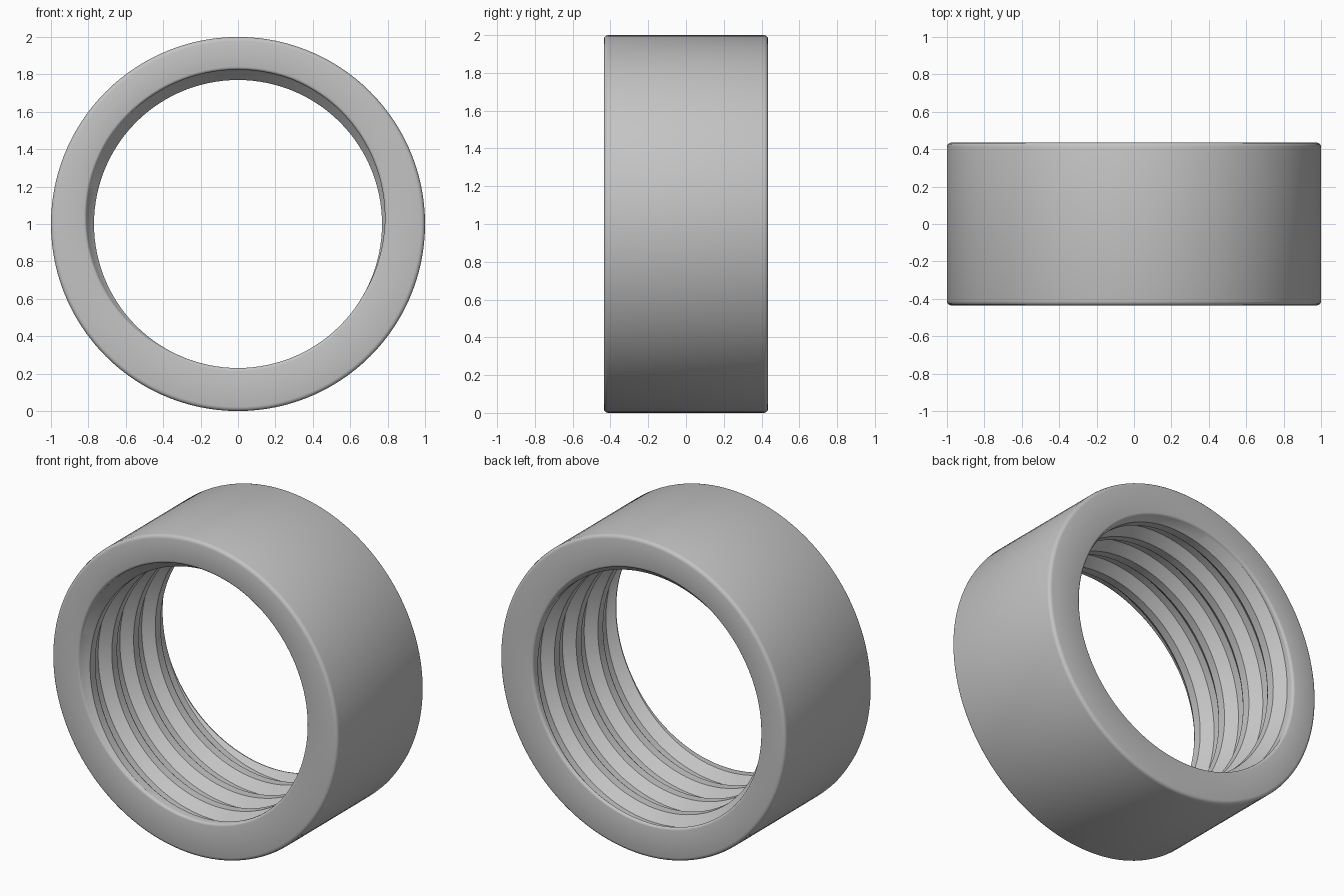
import bpy, bmesh, math

cube = bpy.data.objects.get("Cube")
if cube:
    bpy.data.objects.remove(cube, do_unlink=True)

HALF = 0.435          # half length along the axis
TURNS = 4             # thread turns
PITCH = 2 * HALF / TURNS
COLUMNS = 120
LIP = 0.016           # inner rim rounding
EDGE = 0.022          # outer rim rounding
START = math.radians(135)

# Thread cross-section: distance from groove centre (in pitches), radius
THREAD = [(0.0, 0.825), (0.11, 0.825), (0.16, 0.817),
          (0.33, 0.778), (0.38, 0.77), (0.5, 0.77)]


def thread_radius(u):
    d = abs(u - round(u))
    for (d0, r0), (d1, r1) in zip(THREAD, THREAD[1:]):
        if d <= d1:
            return r0 + (r1 - r0) * (d - d0) / (d1 - d0)
    return THREAD[-1][1]


def rim_arc(y_sign, radius, size, outward):
    """Quarter-round points from the end face onto a wall."""
    pts = []
    for k in range(4):
        a = math.pi / 2 * k / 3
        pts.append((y_sign * (HALF - size * (1 - math.cos(a))),
                    radius + outward * size * (math.sin(a) - 1)))
    return pts


# One turn's worth of helical edge lines, repeated past both ends
steps = [d for d, r in THREAD[1:-1]]
one_turn = sorted([-d for d in steps] + steps)
lines = [n + d for n in range(-1, TURNS + 2) for d in one_turn]


def column(angle):
    """Closed profile (y, radius) of the ring at one angle."""
    shift = (angle - START) / (2 * math.pi)
    limit = HALF - LIP
    ys = [max(-limit, min(limit, PITCH * (u - shift) - HALF)) for u in lines]
    ys = [-limit] + ys + [limit]
    bore = [(y, thread_radius((y + HALF) / PITCH + shift)) for y in ys]
    front_lip = rim_arc(-1, bore[0][1], LIP, -1)[:-1]
    back_lip = rim_arc(1, bore[-1][1], LIP, -1)[:-1][::-1]
    back_edge = rim_arc(1, 1.0, EDGE, 1)
    front_edge = rim_arc(-1, 1.0, EDGE, 1)[::-1]
    return front_lip + bore + back_lip + back_edge + front_edge


# Threaded ring: neighbouring profiles joined by quads, seam welded
bm = bmesh.new()
rings = []
for i in range(COLUMNS + 1):
    a = 2 * math.pi * i / COLUMNS
    rings.append([bm.verts.new((r * math.cos(a), y, 1 + r * math.sin(a)))
                  for y, r in column(a)])
for left, right in zip(rings, rings[1:]):
    for j in range(len(left)):
        k = (j + 1) % len(left)
        bm.faces.new((left[j], left[k], right[k], right[j]))
bmesh.ops.remove_doubles(bm, verts=bm.verts, dist=0.0001)
bmesh.ops.recalc_face_normals(bm, faces=bm.faces)

mesh = bpy.data.meshes.new("threaded_ring")
bm.to_mesh(mesh)
bm.free()
ring = bpy.data.objects.new("threaded_ring", mesh)
bpy.context.collection.objects.link(ring)

# Plain grey finish
grey = bpy.data.materials.new("light_grey")
grey.use_nodes = True
colour = (0.55, 0.55, 0.55, 1)
grey.diffuse_color = colour
grey.node_tree.nodes["Principled BSDF"].inputs["Base Color"].default_value = colour
mesh.materials.append(grey)

bpy.ops.object.select_all(action='DESELECT')
ring.select_set(True)
bpy.context.view_layer.objects.active = ring
bpy.ops.object.shade_smooth_by_angle(angle=math.radians(35))
